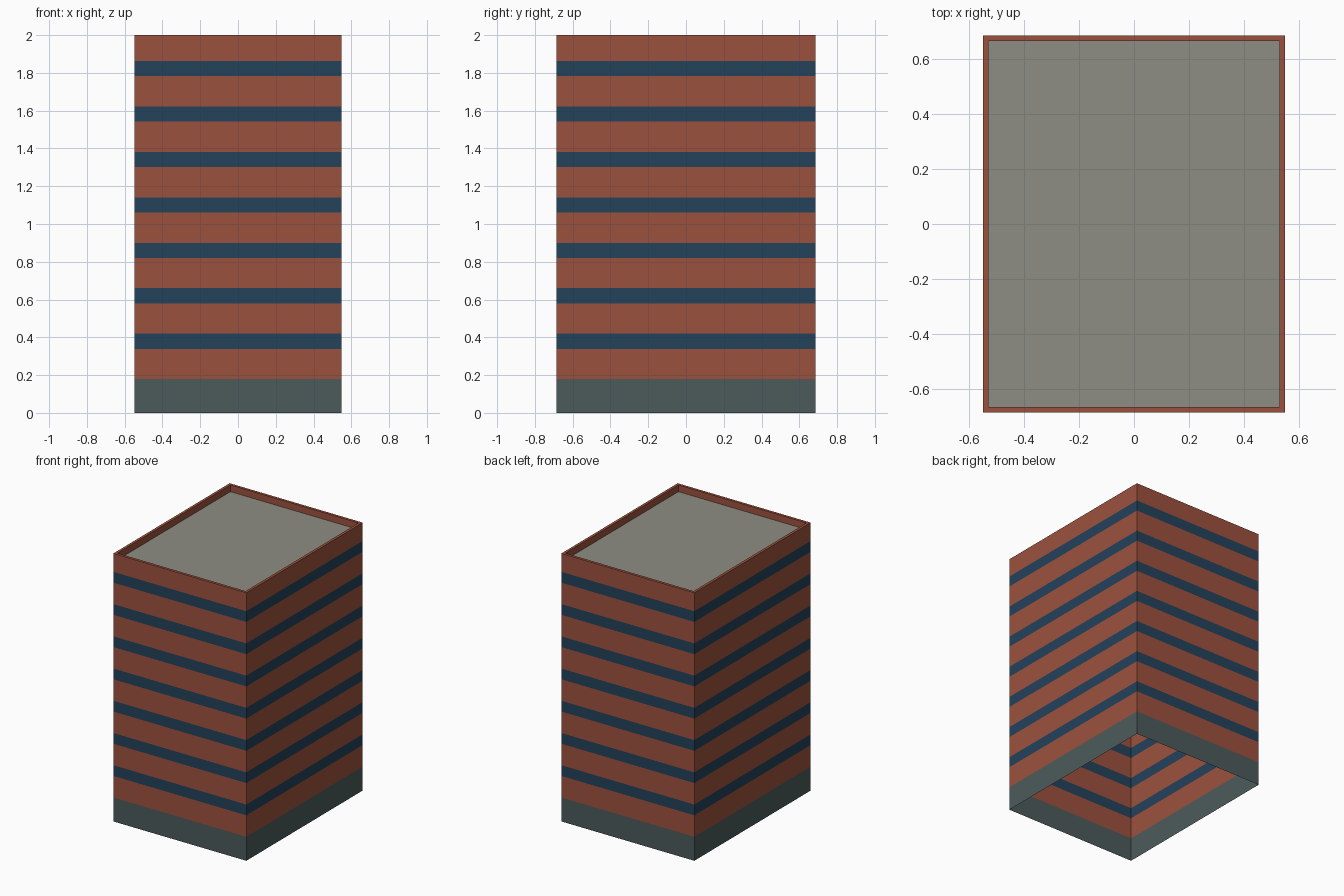
import bpy
import bmesh

cube = bpy.data.objects.get("Cube")
if cube:
    bpy.data.objects.remove(cube, do_unlink=True)

HALF_X, HALF_Y, HEIGHT = 0.549, 0.686, 2.0
BASE_TOP, STOREY, GLASS = 0.179, 0.2405, 0.08
FLOORS = 7
RIM, ROOF_Z = 0.02, 1.95


def material(name, rgb):
    mat = bpy.data.materials.new(name)
    mat.use_nodes = True
    colour = (*rgb, 1.0)
    mat.diffuse_color = colour
    mat.node_tree.nodes["Principled BSDF"].inputs["Base Color"].default_value = colour
    return mat


brick = material("red brick", (0.33, 0.083, 0.047))
glass = material("dark blue glass", (0.017, 0.054, 0.105))
stone = material("grey green stone", (0.073, 0.105, 0.104))
concrete = material("roof concrete", (0.27, 0.27, 0.235))


def ring(bm, z, inset=0.0):
    x, y = HALF_X - inset, HALF_Y - inset
    return [bm.verts.new((sx * x, sy * y, z))
            for sx, sy in ((-1, -1), (1, -1), (1, 1), (-1, 1))]


def bridge(bm, low, high, index=0):
    for i in range(4):
        j = (i + 1) % 4
        bm.faces.new((low[i], low[j], high[j], high[i])).material_index = index


def finish(bm, name, mats):
    mesh = bpy.data.meshes.new(name)
    bm.to_mesh(mesh)
    bm.free()
    for mat in mats:
        mesh.materials.append(mat)
    obj = bpy.data.objects.new(name, mesh)
    bpy.context.collection.objects.link(obj)


# Hollow outer walls: stone base, then alternating brick and window bands
bands = [(BASE_TOP, 2)]
for floor in range(1, FLOORS + 1):
    top = BASE_TOP + floor * STOREY
    bands += [(top - GLASS, 0), (top, 1)]
bands.append((HEIGHT, 0))

bm = bmesh.new()
lower = ring(bm, 0)
for z, index in bands:
    upper = ring(bm, z)
    bridge(bm, lower, upper, index)
    lower = upper

# Parapet rim and its inner side
inner_top = ring(bm, HEIGHT, RIM)
bridge(bm, lower, inner_top)
bridge(bm, inner_top, ring(bm, ROOF_Z, RIM))
finish(bm, "tower_walls", [brick, glass, stone])

# Sunken flat roof
bm = bmesh.new()
bm.faces.new(ring(bm, ROOF_Z, RIM))
finish(bm, "flat_roof", [concrete])
